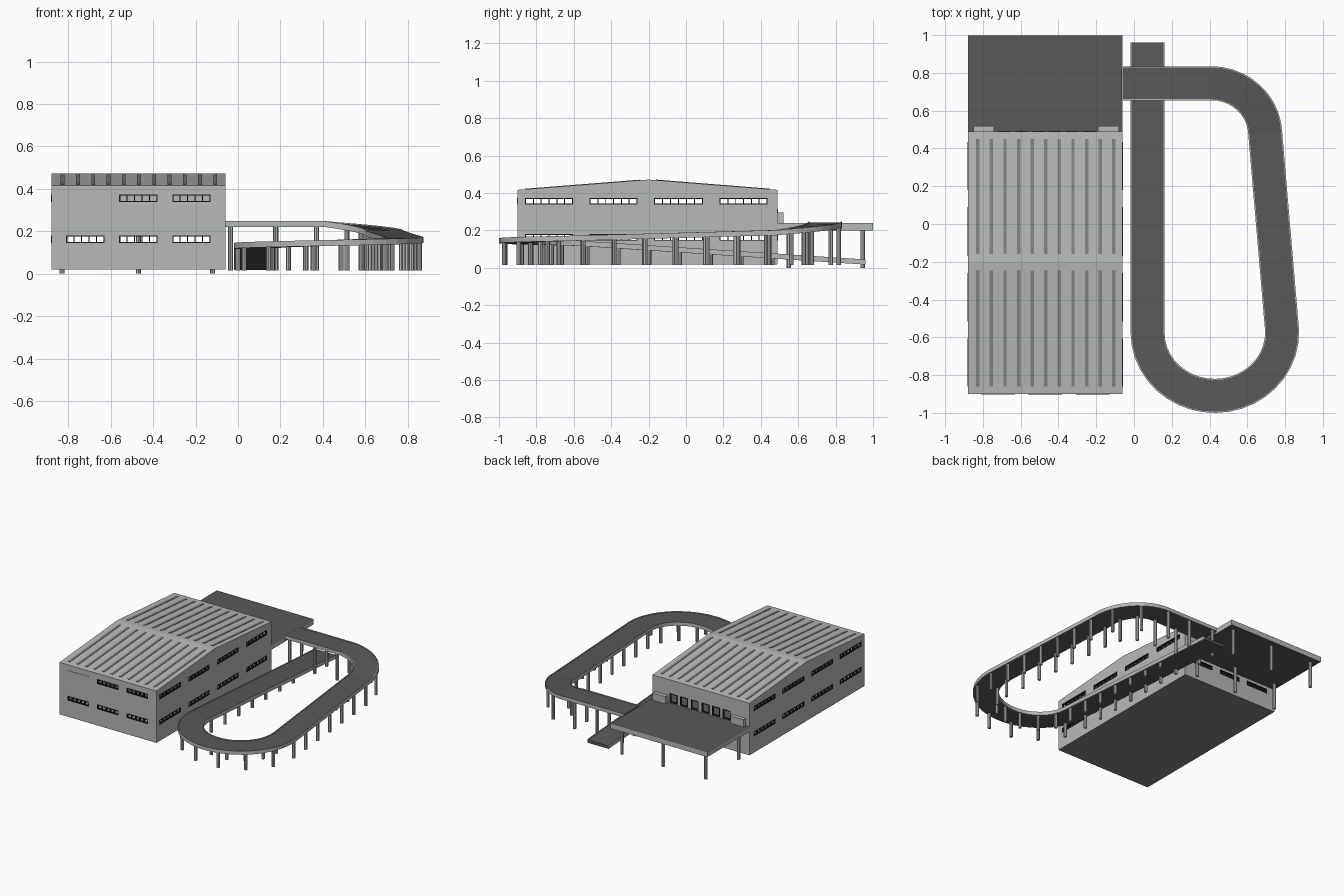
import bpy, bmesh, math
from mathutils import Vector

if "Cube" in bpy.data.objects:
    bpy.data.objects.remove(bpy.data.objects["Cube"])

def mat(name, c):
    m = bpy.data.materials.new(name)
    m.diffuse_color = (c[0], c[1], c[2], 1)
    m.use_nodes = True
    m.node_tree.nodes["Principled BSDF"].inputs["Base Color"].default_value = m.diffuse_color
    return m

CONCRETE = mat("light_concrete", (0.47, 0.49, 0.475))
ASPHALT = mat("dark_asphalt", (0.10, 0.10, 0.10))
FRAME = mat("black_frame", (0.015, 0.015, 0.015))
GREY = mat("mid_grey", (0.22, 0.23, 0.225))

def finish(name, bm, m, recalc=True):
    if recalc:
        bmesh.ops.recalc_face_normals(bm, faces=bm.faces)
    me = bpy.data.meshes.new(name)
    bm.to_mesh(me)
    bm.free()
    me.materials.append(m)
    ob = bpy.data.objects.new(name, me)
    bpy.context.collection.objects.link(ob)
    return ob

def add_box(bm, x0, x1, y0, y1, z0, z1):
    r = bmesh.ops.create_cube(bm, size=1)
    for v in r["verts"]:
        v.co = Vector(((x0, x1)[v.co.x > 0], (y0, y1)[v.co.y > 0], (z0, z1)[v.co.z > 0]))

def box(name, m, *b):
    bm = bmesh.new()
    add_box(bm, *b)
    return finish(name, bm, m)

def columns(name, items, r=0.012):
    bm = bmesh.new()
    for x, y, z0, z1 in items:
        c = bmesh.ops.create_cone(bm, cap_ends=True, segments=8, radius1=r, radius2=r, depth=z1 - z0)
        bmesh.ops.translate(bm, verts=c["verts"], vec=(x, y, (z0 + z1) / 2))
    return finish(name, bm, CONCRETE)

# ---- building dimensions
X0, X1, Y0, Y1 = -0.88, -0.06, -0.90, 0.49
BASE, EAVE, RIDGE, YR, T = 0.02, 0.415, 0.47, -0.2, 0.012
LOW, HIGH = (0.145, 0.18), (0.338, 0.374)

def wall(name, place, ends, holes, gable=False):
    """Wall panel as a grid with hole cells left out, thickened afterwards."""
    us = sorted({*ends, *[u for h in holes for u in h[:2]]})
    zs = sorted({BASE, EAVE, *[z for h in holes for z in h[2:]]})
    bm = bmesh.new()
    g = [[bm.verts.new(place(u, z)) for z in zs] for u in us]
    for i in range(len(us) - 1):
        for j in range(len(zs) - 1):
            cu, cz = (us[i] + us[i + 1]) / 2, (zs[j] + zs[j + 1]) / 2
            if not any(h[0] < cu < h[1] and h[2] < cz < h[3] for h in holes):
                bm.faces.new((g[i][j], g[i + 1][j], g[i + 1][j + 1], g[i][j + 1]))
    if gable:
        top = bm.verts.new(place(YR, RIDGE - 0.004))
        bm.faces.new([c[-1] for c in g] + [top])
    ob = finish(name, bm, CONCRETE, False)
    s = ob.modifiers.new("thickness", "SOLIDIFY")
    s.thickness, s.offset = T, 0

def frames(name, holes, axis, pos, panes):
    """Window frames: dark border and mullions."""
    bm = bmesh.new()
    w = 0.005
    def bar(u0, u1, z0, z1):
        if axis == "x":
            add_box(bm, u0, u1, pos - T / 2 - 0.002, pos + T / 2 + 0.002, z0, z1)
        else:
            add_box(bm, pos - T / 2 - 0.002, pos + T / 2 + 0.002, u0, u1, z0, z1)
    for u0, u1, z0, z1 in holes:
        bar(u0, u1, z0, z0 + w)
        bar(u0, u1, z1 - w, z1)
        for k in range(panes + 1):
            u = u0 + (u1 - u0 - w) * k / panes
            bar(u, u + w, z0, z1)
    finish(name, bm, FRAME)

# ---- walls and windows
wx = [(-0.81, -0.63), (-0.56, -0.38), (-0.31, -0.13)]
wy = [(-0.86, -0.605), (-0.515, -0.26), (-0.17, 0.09), (0.18, 0.435)]
front = [(*u, *z) for u in wx for z in (LOW, HIGH) if not (u == wx[0] and z == HIGH)]
side = [(*u, *z) for u in wy for z in (LOW, HIGH)]
doors = [(-0.72 + 0.09 * i, -0.655 + 0.09 * i, 0.245, 0.315) for i in range(6)]
back_low = [(*u, *LOW) for u in wx]
h = T / 2
wall("front_wall", lambda u, z: (u, Y0 + h, z), (X0, X1), front)
wall("back_wall", lambda u, z: (u, Y1 - h, z), (X0, X1), back_low + doors)
wall("left_wall", lambda u, z: (X0 + h, u, z), (Y0, Y1), side, True)
wall("right_wall", lambda u, z: (X1 - h, u, z), (Y0, Y1), side, True)
frames("front_window_frames", front, "x", Y0 + h, 5)
frames("back_window_frames", back_low, "x", Y1 - h, 5)
frames("door_frames", doors, "x", Y1 - h, 1)
frames("left_window_frames", side, "y", X0 + h, 6)
frames("right_window_frames", side, "y", X1 - h, 6)
box("blind_window", CONCRETE, -0.81, -0.63, Y0 - 0.003, Y0 + 0.002, *HIGH)
for i, (a, b) in enumerate([(-0.85, -0.74), (-0.19, -0.08)]):
    box(f"back_door_box_{i}", CONCRETE, a, b, Y1 - 0.005, 0.52, 0.235, 0.295)

# ---- floors and rear parking deck
box("ground_floor", GREY, X0 + 0.003, X1 - 0.003, Y0 + 0.003, Y1 - 0.003, BASE - 0.001, BASE + 0.008)
box("upper_floor", ASPHALT, X0 + T, X1 - T, Y0 + T, Y1 - T, 0.205, 0.235)
box("deck", ASPHALT, X0 + 0.004, X1 - 0.004, Y1, 0.996, 0.20, 0.24)
bm = bmesh.new()
add_box(bm, X0, X0 + 0.004, Y1, 1.0, 0.201, 0.241)
add_box(bm, X1 - 0.004, X1, Y1, 0.655, 0.201, 0.241)
add_box(bm, X1 - 0.004, X1, 0.835, 1.0, 0.201, 0.241)
add_box(bm, X0, X1, 0.996, 1.0, 0.201, 0.241)
finish("deck_edge", bm, CONCRETE)
columns("deck_columns", [(x, y, 0, 0.202) for x in (-0.83, -0.47, -0.12) for y in (0.55, 0.945)])

# ---- roof slabs and long skylight strips
def slope(bm, x0, x1, ya, yb, lift, thick):
    def z(y):
        e = Y0 if y < YR - 1e-6 else Y1
        return RIDGE + (EAVE - RIDGE) * (y - YR) / (e - YR) + lift
    vs = [[bm.verts.new((x, y, z(y) - d)) for x, y in ((x0, ya), (x1, ya), (x1, yb), (x0, yb))]
          for d in (thick, 0)]
    bm.faces.new(vs[0][::-1])
    bm.faces.new(vs[1])
    for i in range(4):
        k = (i + 1) % 4
        bm.faces.new((vs[0][i], vs[0][k], vs[1][k], vs[1][i]))

bm = bmesh.new()
slope(bm, X0, X1, Y0, YR, 0.002, 0.01)
slope(bm, X0, X1, YR, Y1, 0.002, 0.01)
finish("roof", bm, CONCRETE)
bm = bmesh.new()
for i in range(11):
    x = -0.827 + 0.072 * i
    slope(bm, x - 0.009, x + 0.009, -0.86, -0.245, 0.005, 0.006)
    slope(bm, x - 0.009, x + 0.009, -0.16, 0.45, 0.005, 0.006)
finish("roof_skylights", bm, GREY)

# ---- ramp centre line (top surface)
def arc(cx, cy, rx, ry, a0, a1, z0, z1, n):
    out = []
    for i in range(n + 1):
        t = i / n
        a = math.radians(a0 + (a1 - a0) * t)
        out.append(Vector((cx + rx * math.cos(a), cy + ry * math.sin(a), z0 + (z1 - z0) * t)))
    return out

path = [Vector((0.072, 0.96, 0.04))]
path += arc(0.428, -0.575, 0.356, 0.335, 180, 362, 0.14, 0.168, 20)
path += arc(0.41, 0.47, 0.285, 0.275, 2, 90, 0.197, 0.243, 10)
path.append(Vector((X1, 0.745, 0.243)))

def normal(i):
    a, b = path[max(i - 1, 0)], path[min(i + 1, len(path) - 1)]
    if i > 0 and i < len(path) - 1:
        d = (path[i] - a).xy.normalized() + (b - path[i]).xy.normalized()
    else:
        d = (b - a).xy
    d.normalize()
    return Vector((-d.y, d.x, 0))

def sweep(name, m, o0, o1, lo, hi):
    bm = bmesh.new()
    rings = []
    for i, p in enumerate(path):
        n = normal(i)
        rings.append([bm.verts.new(p + n * o + Vector((0, 0, z)))
                      for o, z in ((o0, lo), (o1, lo), (o1, hi), (o0, hi))])
    for a, b in zip(rings, rings[1:]):
        for j in range(4):
            k = (j + 1) % 4
            bm.faces.new((a[j], a[k], b[k], b[j]))
    bm.faces.new(rings[0])
    bm.faces.new(rings[-1][::-1])
    finish(name, bm, m)

sweep("ramp_road", ASPHALT, -0.084, 0.084, -0.022, 0)
sweep("ramp_kerb_inner", CONCRETE, 0.084, 0.09, -0.0225, 0.005)
sweep("ramp_kerb_outer", CONCRETE, -0.09, -0.084, -0.0225, 0.005)

# ---- ramp columns in pairs along the path
items, walked, nxt = [], 0.0, 0.5
for i in range(len(path) - 2):
    a, b = path[i], path[i + 1]
    L = (b - a).xy.length
    while nxt <= walked + L:
        t = (nxt - walked) / L
        p, n = a.lerp(b, t), normal(i).lerp(normal(i + 1), t)
        for s in (-0.072, 0.072):
            q = p + n * s
            items.append((q.x, q.y, 0.015, p.z - 0.02))
        nxt += 0.165
    walked += L
items += [(x, y, 0.015, 0.225) for x in (-0.035, 0.178, 0.37) for y in (0.673, 0.817)]
columns("ramp_columns", items)
